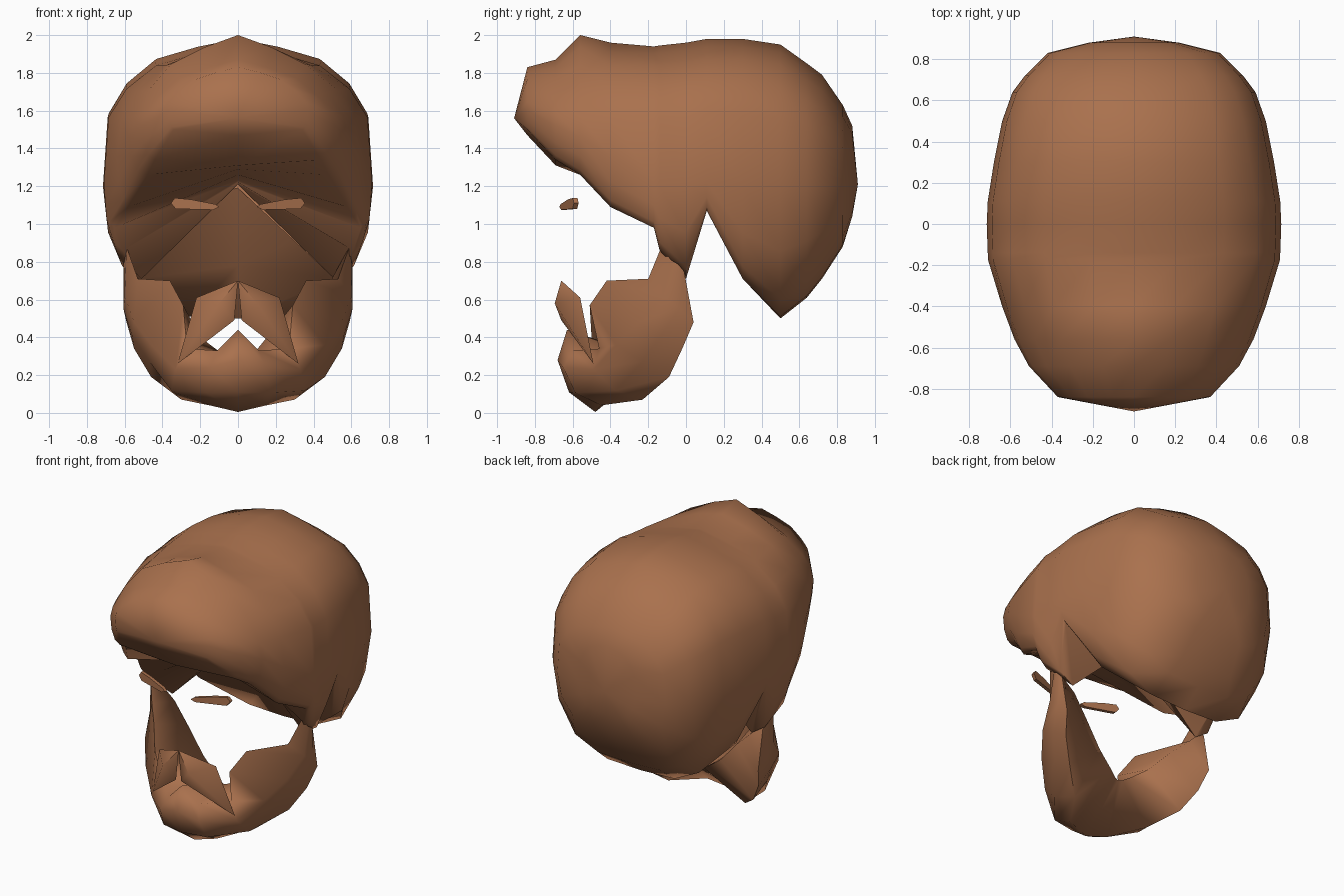
import bpy, bmesh, math
from mathutils import Vector

mat = bpy.data.materials.new("brown_hair")
mat.diffuse_color = (0.40, 0.165, 0.075, 1)


def finish(name, bm, angle=60):
    bmesh.ops.remove_doubles(bm, verts=bm.verts[:], dist=0.002)
    bmesh.ops.recalc_face_normals(bm, faces=bm.faces[:])
    me = bpy.data.meshes.new(name)
    bm.to_mesh(me)
    bm.free()
    ob = bpy.data.objects.new(name, me)
    bpy.context.collection.objects.link(ob)
    me.materials.append(mat)
    bpy.ops.object.select_all(action='DESELECT')
    ob.select_set(True)
    bpy.context.view_layer.objects.active = ob
    bpy.ops.object.shade_smooth_by_angle(angle=math.radians(angle))
    return ob


def loft(name, rings, caps=(None, None), angle=60):
    """Skin a list of closed rings; each cap is a centre point or None."""
    bm = bmesh.new()
    rows = [[bm.verts.new(p) for p in r] for r in rings]
    n = len(rows[0])
    for a, b in zip(rows, rows[1:]):
        for i in range(n):
            j = (i + 1) % n
            bm.faces.new((a[i], a[j], b[j], b[i]))
    for row, tip in ((rows[0], caps[0]), (rows[-1], caps[1])):
        if tip:
            t = bm.verts.new(tip)
            for i in range(n):
                bm.faces.new((row[i], row[(i + 1) % n], t))
        else:
            bm.faces.new(row)
    return finish(name, bm, angle)


def mirror(points):
    return [(-x, y, z) for x, y, z in points]


# Hair: sections from forehead to back of head
# y, top z, half width, z of widest point, side edge x, side edge z, underside centre z
sections = [
    (-0.84, 1.83, 0.37, 1.60, 0.34, 1.50, 1.47),
    (-0.69, 1.87, 0.51, 1.52, 0.44, 1.34, 1.31),
    (-0.56, 2.00, 0.58, 1.46, 0.48, 1.26, 1.29),
    (-0.40, 1.96, 0.64, 1.36, 0.58, 1.09, 1.26),
    (-0.17, 1.94, 0.71, 1.22, 0.65, 0.98, 1.23),
    (-0.14, 1.945, 0.71, 1.20, 0.61, 0.86, 1.22),
    (0.00, 1.96, 0.715, 1.20, 0.51, 0.71, 1.21),
    (0.11, 1.98, 0.71, 1.22, 0.66, 1.07, 1.19),
    (0.30, 1.98, 0.68, 1.20, 0.52, 0.71, 0.78),
    (0.50, 1.95, 0.64, 1.20, 0.26, 0.51, 0.50),
    (0.64, 1.85, 0.59, 1.20, 0.24, 0.62, 0.61),
    (0.72, 1.79, 0.53, 1.20, 0.20, 0.72, 0.71),
    (0.83, 1.63, 0.42, 1.20, 0.18, 0.89, 0.88),
    (0.88, 1.52, 0.22, 1.21, 0.10, 1.04, 1.04),
]
arch = [(0.30, 0.945), (0.61, 0.86), (0.83, 0.69), (0.965, 0.48), (1, 0)]  # fraction of width, height
rings = []
for y, zt, w, zc, xe, ze, zb in sections:
    slope = 2.2 if y < -0.5 else 1.5 if y < -0.3 else 1.0  # front falls away faster to the sides
    half = [(w * u, y, zc + (zt - zc) * v ** slope) for u, v in arch]
    for a in (math.pi / 6, math.pi / 3):
        half.append((xe + (w - xe) * math.cos(a), y, zc + (ze - zc) * math.sin(a)))
    half.append((xe, y, ze))
    rings.append([(0, y, zt)] + half + [(0, y, zb)] + mirror(half)[::-1])
loft("hair", rings, ((0, -0.91, 1.56), (0, 0.91, 1.21)), 75)

# Beard: sections from chin centre to ear (top, outer, lower, throat points)
jaw = [
    [(0.00, -0.63, 0.44), (0.00, -0.68, 0.28), (0.00, -0.48, 0.005), (0.00, -0.155, 0.27)],
    [(0.11, -0.60, 0.33), (0.15, -0.65, 0.24), (0.15, -0.45, 0.04), (0.03, -0.15, 0.28)],
    [(0.27, -0.46, 0.34), (0.33, -0.49, 0.23), (0.30, -0.23, 0.07), (0.08, -0.13, 0.31)],
    [(0.29, -0.51, 0.57), (0.46, -0.37, 0.36), (0.46, -0.09, 0.19), (0.20, -0.10, 0.40)],
    [(0.36, -0.42, 0.70), (0.55, -0.25, 0.48), (0.55, -0.02, 0.34), (0.35, -0.06, 0.56)],
    [(0.53, -0.20, 0.71), (0.60, -0.12, 0.62), (0.59, 0.04, 0.48), (0.48, -0.02, 0.68)],
    [(0.59, -0.13, 0.88), (0.60, -0.08, 0.81), (0.59, -0.01, 0.75), (0.55, -0.03, 0.75)],
]
centre = Vector((0, -0.25, 0.42))
for i, s in enumerate(jaw):
    # rounded points between outer and lower, and between lower and throat
    m = (Vector(s[1]) + Vector(s[2])) / 2
    s.insert(2, tuple(centre + (m - centre) * (1.12 if i < 3 else 1.02)))
loft("beard", [mirror(s) for s in jaw[:0:-1]] + jaw, angle=80)

# Moustache: two drooping wedges sharing the centre line
bm = bmesh.new()
rim = [(0, -0.66, 0.70), (0.22, -0.56, 0.61), (0.32, -0.49, 0.26), (0.02, -0.66, 0.49)]
front, back = (0.10, -0.695, 0.58), (0.15, -0.56, 0.50)
for flip in (False, True):
    pts = rim + [front, back]
    v = [bm.verts.new(p) for p in (mirror(pts) if flip else pts)]
    for i in range(4):
        for apex in (4, 5):
            bm.faces.new((v[i], v[(i + 1) % 4], v[apex]))
finish("moustache", bm)

# Eyebrows: thin slanted bars
brow = [(0.10, 1.09), (0.13, 1.075), (0.33, 1.08), (0.355, 1.11), (0.335, 1.138), (0.25, 1.13), (0.12, 1.105)]
for side in ("right", "left"):
    outer = [(x, -0.67 + (x - 0.10) * 0.3, z) for x, z in brow]
    inner = [(x, y + 0.025, z) for x, y, z in outer]
    if side == "left":
        outer, inner = mirror(outer), mirror(inner)
    loft("eyebrow_" + side, [outer, inner], angle=40)
